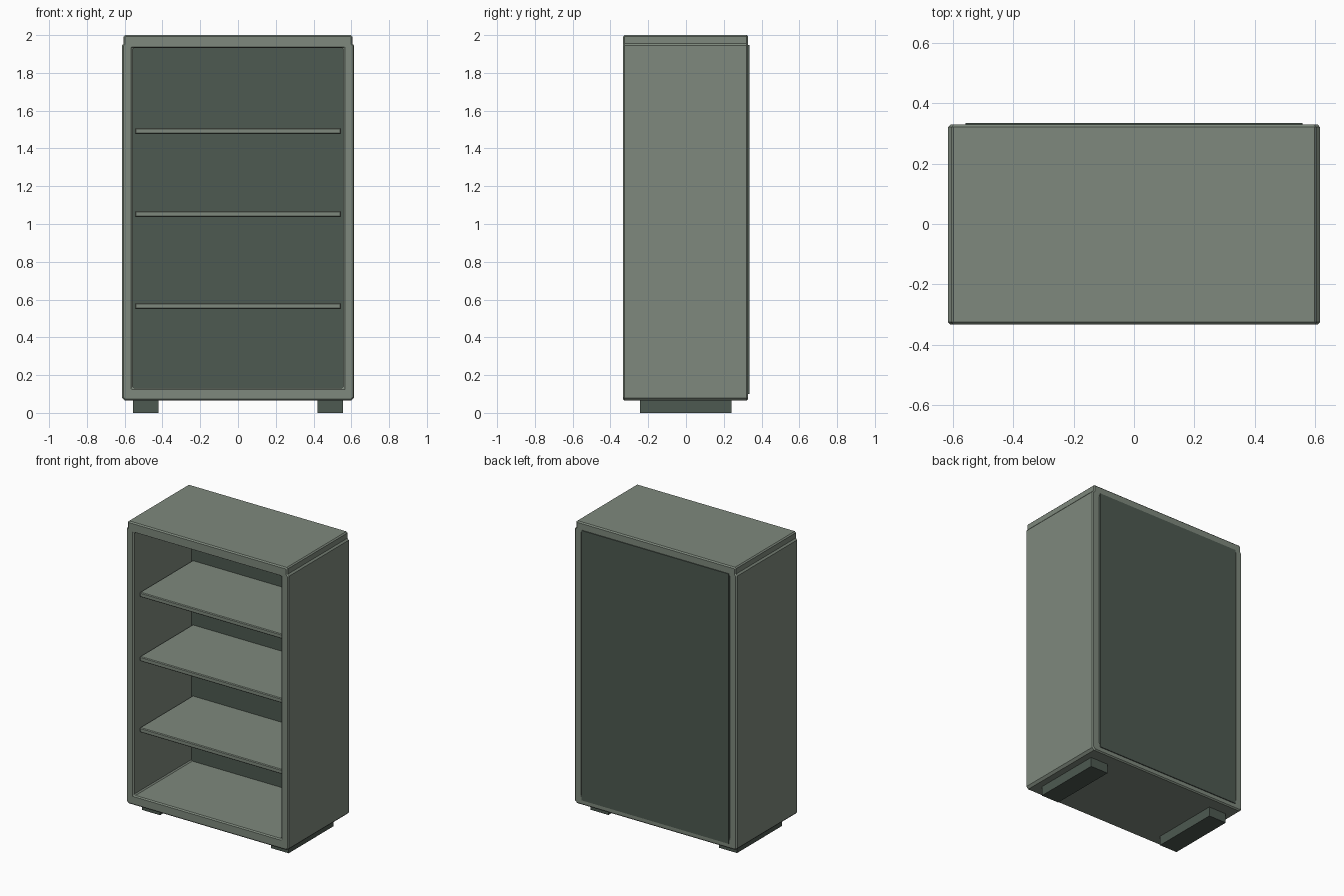
import bpy
import bmesh

if "Cube" in bpy.data.objects:
    bpy.data.objects.remove(bpy.data.objects["Cube"], do_unlink=True)


def make_material(name, rgb):
    mat = bpy.data.materials.new(name)
    mat.use_nodes = True
    mat.diffuse_color = (*rgb, 1)
    mat.node_tree.nodes["Principled BSDF"].inputs["Base Color"].default_value = (*rgb, 1)
    return mat


sage = make_material("sage grey", (0.21, 0.25, 0.205))
dark = make_material("dark green grey", (0.075, 0.1, 0.082))


def add_object(name, bm, mat):
    bmesh.ops.recalc_face_normals(bm, faces=bm.faces)
    mesh = bpy.data.meshes.new(name)
    bm.to_mesh(mesh)
    bm.free()
    obj = bpy.data.objects.new(name, mesh)
    bpy.context.collection.objects.link(obj)
    mesh.materials.append(mat)
    return obj


def add_box(name, low, high, mat):
    bm = bmesh.new()
    bmesh.ops.create_cube(bm, size=1)
    for v in bm.verts:
        v.co = [(a + b) / 2 + c * (b - a) for a, b, c in zip(low, high, v.co)]
    return add_object(name, bm, mat)


def add_bevel(obj, width, angle):
    mod = obj.modifiers.new("edge_chamfer", "BEVEL")
    mod.width = width
    mod.segments = 1
    mod.limit_method = "ANGLE"
    mod.angle_limit = angle


# Outer case: mirrored half profile with a narrower top, extruded front to back
half = [(0.6, 0.065), (0.615, 0.08), (0.615, 1.945), (0.605, 1.956),
        (0.605, 1.992), (0.597, 2.0)]
profile = half + [(-x, z) for x, z in reversed(half)]
front, back = -0.333, 0.329
bm = bmesh.new()
face = bm.faces.new([bm.verts.new((x, front, z)) for x, z in profile])
extruded = bmesh.ops.extrude_face_region(bm, geom=[face])["geom"]
bmesh.ops.translate(bm, vec=(0, back - front, 0),
                    verts=[g for g in extruded if isinstance(g, bmesh.types.BMVert)])
case = add_object("case", bm, sage)

# Opening cut through the case
cutter = add_box("opening_cutter", (-0.557, -1, 0.132), (0.557, 1, 1.932), sage)
cutter.hide_render = True
cutter.hide_viewport = True
cut = case.modifiers.new("opening", "BOOLEAN")
cut.object = cutter
cut.operation = "DIFFERENCE"
cut.solver = "EXACT"
add_bevel(case, 0.008, 1.0)

# Back panel, standing slightly proud of the case
add_box("back_panel", (-0.558, 0.29, 0.1), (0.558, 0.335, 1.948), dark)

# Three shelves
for i, z in enumerate((0.55, 1.037, 1.477)):
    shelf = add_box(f"shelf_{i + 1}", (-0.546, -0.285, z), (0.546, 0.29, z + 0.032), sage)
    add_bevel(shelf, 0.005, 1.0)

# Two runner feet
for side, x in (("left", 0.4875), ("right", -0.4875)):
    add_box(f"{side}_foot", (x - 0.0675, -0.244, 0), (x + 0.0675, 0.24, 0.07), dark)
